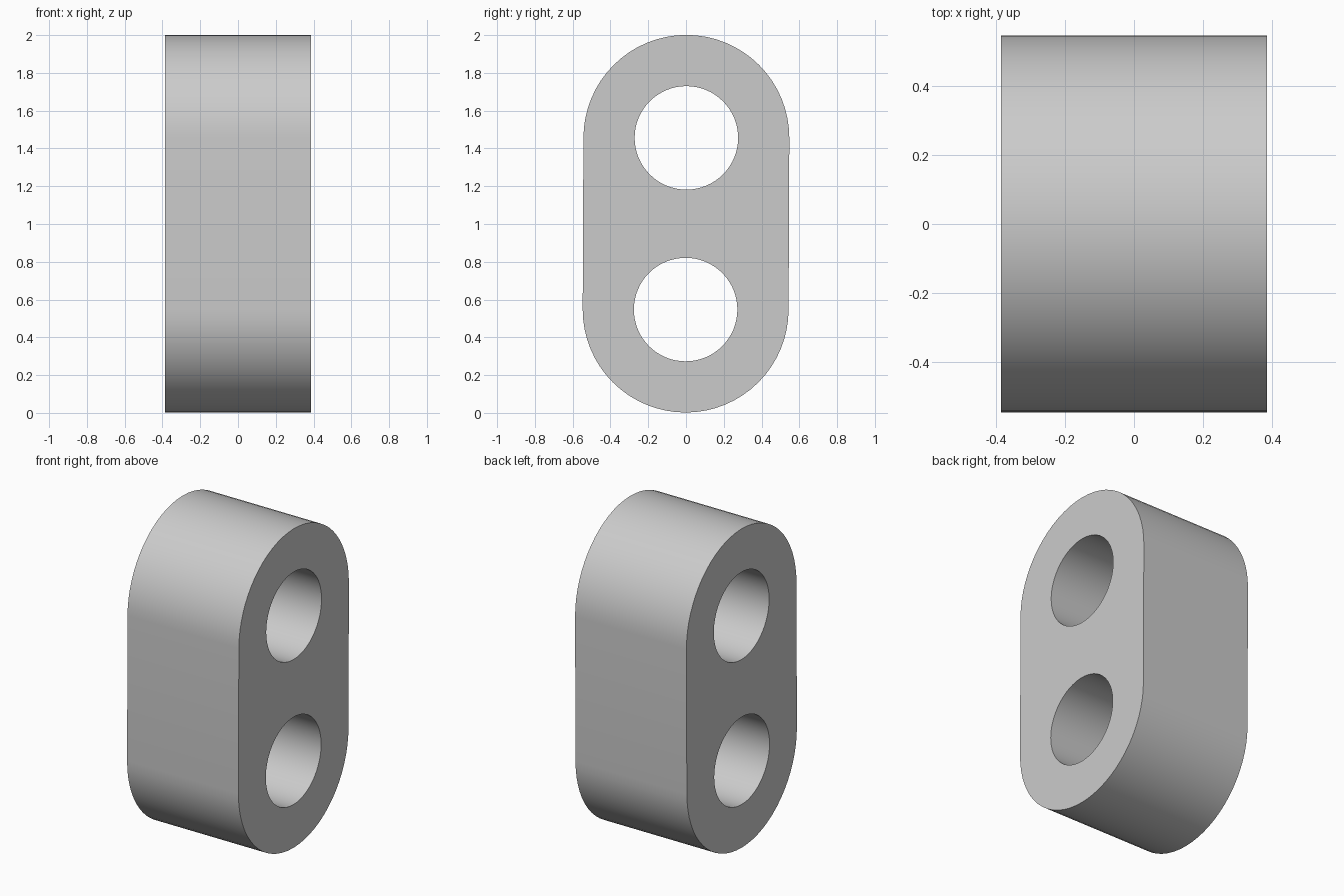
import bpy, bmesh, math

HALF_WIDTH = 0.386
OUTER_R, HOLE_R = 0.545, 0.274
LOWER, UPPER = (-0.002, 0.547), (0.002, 1.456)  # hole centres as (y, z)
SEGMENTS = 64

cube = bpy.data.objects.get("Cube")
if cube:
    bpy.data.objects.remove(cube, do_unlink=True)

grey = bpy.data.materials.new("light grey")
grey.use_nodes = True
colour = (0.6, 0.6, 0.6, 1)
grey.diffuse_color = colour
grey.node_tree.nodes["Principled BSDF"].inputs["Base Color"].default_value = colour


def arc(centre, radius, start, sweep, steps):
    """Points (y, z) along an arc, both ends included."""
    angles = [start + sweep * i / steps for i in range(steps + 1)]
    return [(centre[0] + radius * math.cos(a), centre[1] + radius * math.sin(a))
            for a in angles]


def add_loop(bm, points):
    verts = [bm.verts.new((-HALF_WIDTH, y, z)) for y, z in points]
    for i, vert in enumerate(verts):
        bm.edges.new((vert, verts[(i + 1) % len(verts)]))


# Rounded outline with two round holes
bm = bmesh.new()
add_loop(bm, arc(UPPER, OUTER_R, 0, math.pi, SEGMENTS // 2)
         + arc(LOWER, OUTER_R, math.pi, math.pi, SEGMENTS // 2))
for centre in (LOWER, UPPER):
    add_loop(bm, arc(centre, HOLE_R, 0, math.tau, SEGMENTS)[:-1])
bmesh.ops.triangle_fill(bm, use_beauty=True, edges=bm.edges[:])

# Extrude the profile across the width
result = bmesh.ops.extrude_face_region(bm, geom=bm.faces[:], use_keep_orig=True)
moved = [g for g in result["geom"] if isinstance(g, bmesh.types.BMVert)]
bmesh.ops.translate(bm, verts=moved, vec=(2 * HALF_WIDTH, 0, 0))
bmesh.ops.recalc_face_normals(bm, faces=bm.faces[:])

mesh = bpy.data.meshes.new("link_block")
bm.to_mesh(mesh)
bm.free()
mesh.materials.append(grey)
block = bpy.data.objects.new("link_block", mesh)
bpy.context.collection.objects.link(block)

# Smooth curved walls, sharp rims
bpy.ops.object.select_all(action="DESELECT")
block.select_set(True)
bpy.context.view_layer.objects.active = block
bpy.ops.object.shade_smooth_by_angle(angle=math.radians(30))
